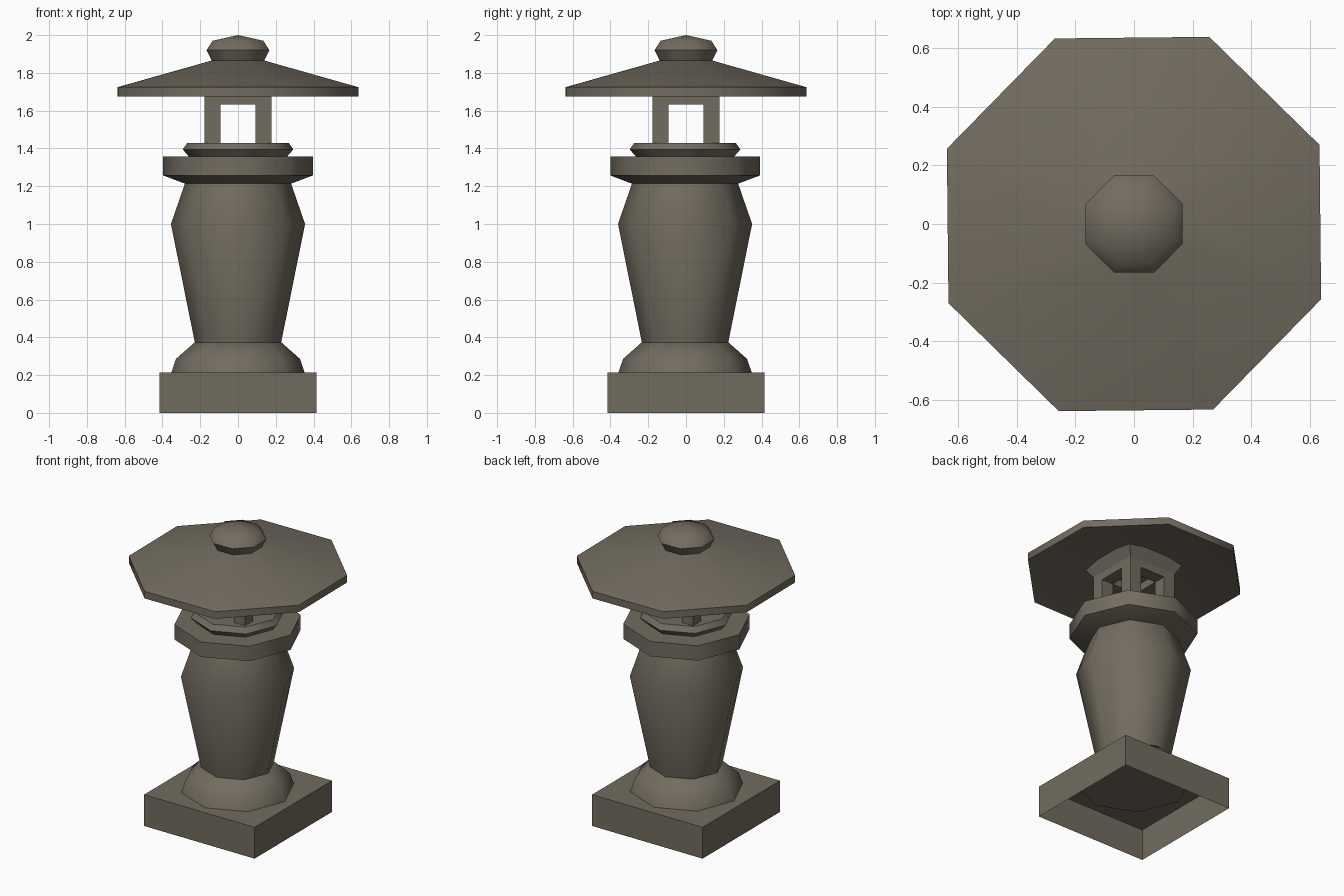
import bpy, bmesh, math
from mathutils import Matrix

if "Cube" in bpy.data.objects:
    bpy.data.objects.remove(bpy.data.objects["Cube"])

stone = bpy.data.materials.new("weathered stone")
stone.diffuse_color = (0.17, 0.15, 0.115, 1)
stone.use_nodes = True
stone.node_tree.nodes["Principled BSDF"].inputs["Base Color"].default_value = stone.diffuse_color


def finish(bm, name, smooth=True):
    me = bpy.data.meshes.new(name)
    bm.to_mesh(me)
    bm.free()
    me.materials.append(stone)
    ob = bpy.data.objects.new(name, me)
    bpy.context.collection.objects.link(ob)
    if smooth:
        bpy.ops.object.select_all(action='DESELECT')
        bpy.context.view_layer.objects.active = ob
        ob.select_set(True)
        bpy.ops.object.shade_smooth_by_angle(angle=math.radians(46))
    return ob


def octagon_turn(name, profile, turn=0.0, dy=0.0):
    """Turn a (radius, height) profile into an eight-sided solid."""
    bm = bmesh.new()
    rings = []
    for r, z in profile:
        if r == 0:
            rings.append([bm.verts.new((0, dy, z))] * 8)
        else:
            a = [math.radians(turn + 45 * i) for i in range(8)]
            rings.append([bm.verts.new((r * math.cos(t), dy + r * math.sin(t), z)) for t in a])
    for low, high in zip(rings, rings[1:]):
        for i in range(8):
            j = (i + 1) % 8
            quad = [low[i], low[j], high[j], high[i]]
            bm.faces.new(list(dict.fromkeys(quad)))
    bmesh.ops.recalc_face_normals(bm, faces=bm.faces)
    return finish(bm, name)


def add_box(bm, x0, x1, y0, y1, z0, z1):
    m = Matrix.Translation(((x0 + x1) / 2, (y0 + y1) / 2, (z0 + z1) / 2))
    m = m @ Matrix.Diagonal((x1 - x0, y1 - y0, z1 - z0, 1))
    return bmesh.ops.create_cube(bm, size=1, matrix=m)["verts"]


# square plinth, open underneath
bm = bmesh.new()
add_box(bm, -0.416, 0.416, -0.416, 0.416, 0, 0.213)
bm.faces.ensure_lookup_table()
bmesh.ops.delete(bm, geom=[f for f in bm.faces if f.normal.z < -0.5], context='FACES_ONLY')
finish(bm, "plinth", smooth=False)

# flared foot, tapering pillar and platform
octagon_turn("foot", [(0, 0.208), (0.355, 0.208), (0.328, 0.286), (0.23, 0.373), (0, 0.373)], 0.5, -0.005)
octagon_turn("pillar", [(0, 0.37), (0.228, 0.37), (0.355, 1.0), (0.28, 1.217), (0, 1.217)], 0.5, -0.005)
octagon_turn("platform", [(0, 1.213), (0.28, 1.213), (0.396, 1.257), (0.396, 1.358), (0, 1.358)], 0.5, -0.005)
octagon_turn("platform_ring", [(0, 1.355), (0.258, 1.355), (0.293, 1.395), (0.268, 1.43), (0, 1.43)], 0.5, -0.005)

# light chamber: four posts, four lintels and a flared collar under the roof
bm = bmesh.new()
o, i = 0.178, 0.093
for sx in (-1, 1):
    for sy in (-1, 1):
        add_box(bm, *sorted((sx * o, sx * i)), *sorted((sy * o, sy * i)), 1.425, 1.69)
for s in (-1, 1):
    edge = sorted((s * o, s * i))
    add_box(bm, -i, i, *edge, 1.633, 1.69)
    add_box(bm, *edge, -i, i, 1.633, 1.69)
collar = add_box(bm, -o, o, -o, o, 1.685, 1.76)
for v in collar:
    if v.co.z > 1.72:
        v.co.x *= 1.24
        v.co.y *= 1.24
finish(bm, "light_chamber", smooth=False)

# wide roof with a sloping underside, and the finial
octagon_turn("roof", [(0, 1.80), (0.688, 1.676), (0.688, 1.724), (0.14, 1.868), (0, 1.868)], 23.1)
octagon_turn("finial", [(0, 1.862), (0.148, 1.862), (0.179, 1.92), (0.145, 1.97), (0, 2.0)], 23.1)
